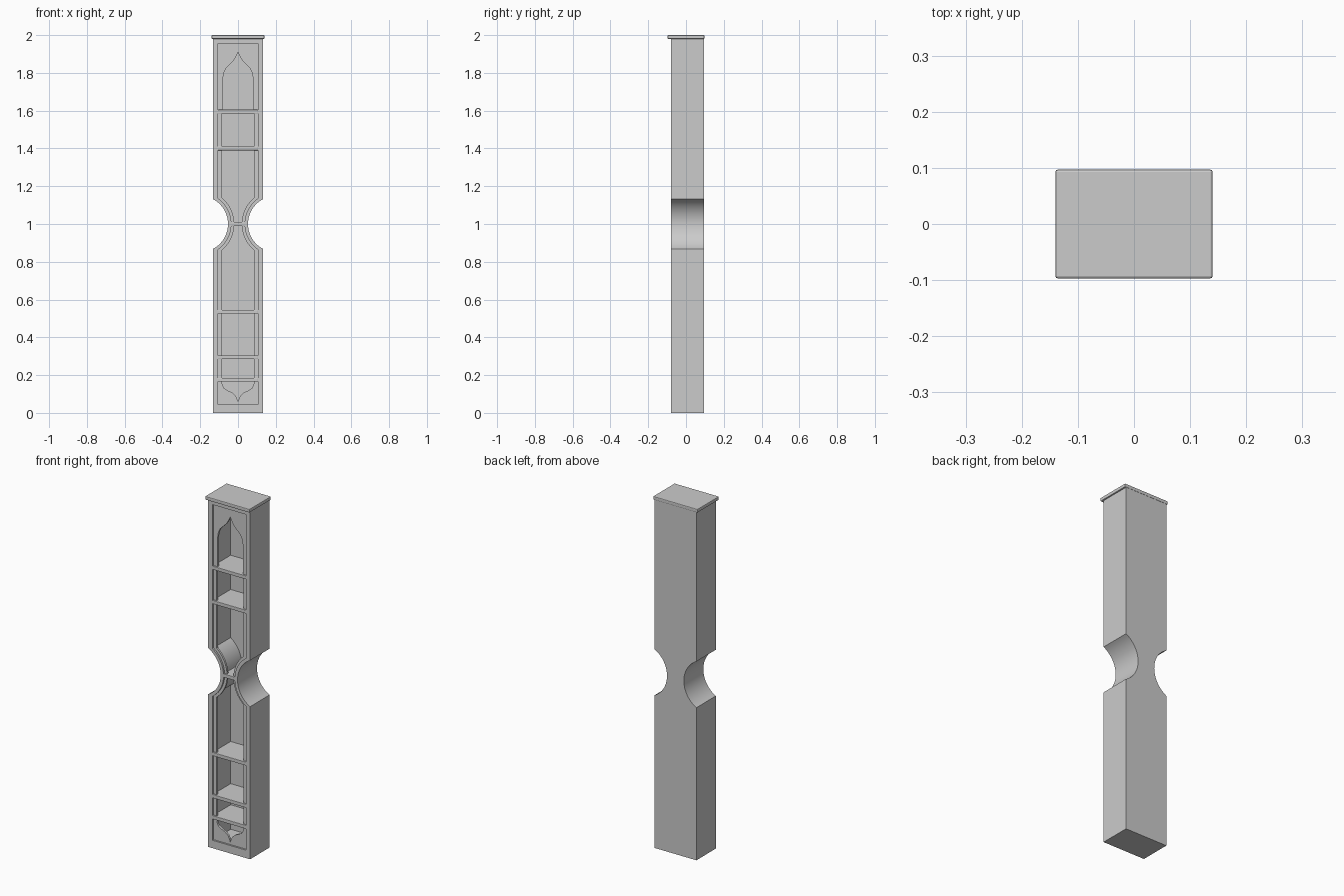
import bpy, bmesh, math

if "Cube" in bpy.data.objects:
    bpy.data.objects.remove(bpy.data.objects["Cube"])

WAIST_CX, WAIST_Z = 0.202, 1.0  # centre of the round side notches


def silhouette(half, r, bottom, top):
    """Closed xz outline: mirrored sides with a round notch at the waist.
    bottom / top list the right-hand points from bottom to top."""
    a = math.acos((WAIST_CX - half) / r)
    n = 24
    arc = []
    for i in range(n + 1):
        t = -a + 2 * a * i / n
        arc.append((WAIST_CX - r * math.cos(t), WAIST_Z + r * math.sin(t)))
    right = bottom + arc + top
    left = [(-x, z) for x, z in reversed(right) if x > 1e-6]
    return right + left


def prism(name, pts, y0, y1):
    """Extrude an xz outline from y0 to y1."""
    bm = bmesh.new()
    face = bm.faces.new([bm.verts.new((x, y0, z)) for x, z in pts])
    ext = bmesh.ops.extrude_face_region(bm, geom=[face])
    verts = [g for g in ext["geom"] if isinstance(g, bmesh.types.BMVert)]
    bmesh.ops.translate(bm, verts=verts, vec=(0, y1 - y0, 0))
    bmesh.ops.recalc_face_normals(bm, faces=bm.faces)
    mesh = bpy.data.meshes.new(name)
    bm.to_mesh(mesh)
    bm.free()
    ob = bpy.data.objects.new(name, mesh)
    bpy.context.collection.objects.link(ob)
    return ob


def activate(ob):
    bpy.ops.object.select_all(action='DESELECT')
    ob.select_set(True)
    bpy.context.view_layer.objects.active = ob


def cut(ob, cutter):
    """Subtract the cutter, then remove it."""
    mod = ob.modifiers.new("cut", 'BOOLEAN')
    mod.operation, mod.solver, mod.object = 'DIFFERENCE', 'EXACT', cutter
    activate(ob)
    bpy.ops.object.modifier_apply(modifier=mod.name)
    bpy.data.objects.remove(cutter)
    bpy.ops.object.shade_smooth_by_angle(angle=math.radians(25))


def box(name, lo, hi, bevel):
    ob = prism(name, [(lo[0], lo[2]), (hi[0], lo[2]), (hi[0], hi[2]), (lo[0], hi[2])],
               lo[1], hi[1])
    mod = ob.modifiers.new("bevel", 'BEVEL')
    mod.width, mod.segments = bevel, 2
    return ob


# Carcass: waisted column hollowed from the front
body = prism("cabinet_body",
             silhouette(0.132, 0.149, [(0.132, 0.0)], [(0.132, 1.982)]), -0.08, 0.095)
cavity = prism("cavity_cutter",
               silhouette(0.105, 0.167, [(0.105, 0.045)], [(0.105, 1.955)]), -0.12, 0.084)
cut(body, cavity)

# Recessed face panel with pointed ogee openings at both ends
panel = prism("face_panel",
              silhouette(0.107, 0.165, [(0.107, 0.043)], [(0.107, 1.957)]), -0.07, -0.058)
ogee_bottom = [(0, 0.06), (0.006, 0.078), (0.016, 0.095), (0.032, 0.108), (0.055, 0.118),
               (0.073, 0.13), (0.082, 0.145), (0.085, 0.165)]
ogee_top = [(0.085, 1.59), (0.079, 1.60), (0.079, 1.775), (0.075, 1.80), (0.063, 1.825),
            (0.045, 1.843), (0.026, 1.862), (0.011, 1.885), (0, 1.91)]
opening = prism("opening_cutter",
                silhouette(0.085, 0.182, ogee_bottom, ogee_top), -0.12, 0.0)
cut(panel, opening)

# Shelves, running out past the face panel
for i, (z, half) in enumerate([(0.175, 0.106), (0.295, 0.106), (0.535, 0.106),
                               (1.0, 0.037), (1.40, 0.106), (1.595, 0.106)]):
    box(f"shelf_{i + 1}", (-half, -0.079, z - 0.01), (half, 0.085, z + 0.01), 0.002)

# Overhanging top board
box("top_board", (-0.14, -0.097, 1.98), (0.14, 0.097, 2.0), 0.004)
